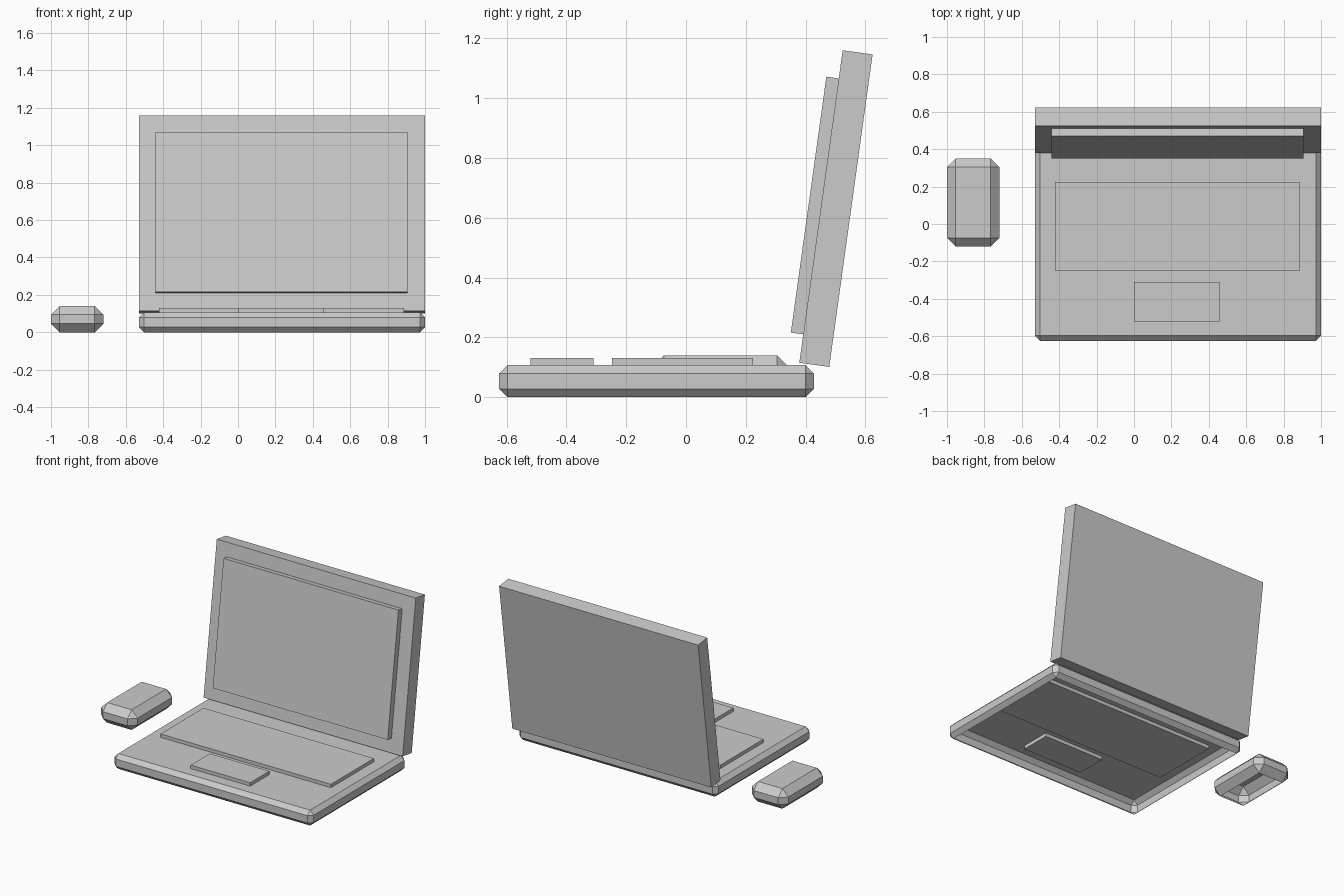
import bpy, bmesh
from math import atan2
from mathutils import Vector, Matrix

if "Cube" in bpy.data.objects:
    bpy.data.objects.remove(bpy.data.objects["Cube"])


def box(name, lo, hi, chamfer=0.0, open_bottom=False):
    """Axis-aligned box with optional one-segment chamfer and open underside."""
    lo, hi = Vector(lo), Vector(hi)
    bm = bmesh.new()
    bmesh.ops.create_cube(bm, size=1)
    bmesh.ops.scale(bm, vec=hi - lo, verts=bm.verts)
    bmesh.ops.translate(bm, vec=(lo + hi) / 2, verts=bm.verts)
    if chamfer:
        bmesh.ops.bevel(bm, geom=bm.edges[:], offset=chamfer, segments=1,
                        affect='EDGES', profile=0.5)
    bm.normal_update()
    if open_bottom:
        bottom = [f for f in bm.faces if f.normal.z < -0.99]
        bmesh.ops.delete(bm, geom=bottom, context='FACES')
    me = bpy.data.meshes.new(name)
    bm.to_mesh(me)
    bm.free()
    ob = bpy.data.objects.new(name, me)
    bpy.context.collection.objects.link(ob)
    return ob


# Lower half: hollow chamfered shell with keyboard and touchpad slabs
box("base", (-0.53, -0.625, 0), (1.0, 0.428, 0.107), 0.028, open_bottom=True)
box("keyboard", (-0.422, -0.248, 0.083), (0.888, 0.224, 0.131))
box("touchpad", (0.0, -0.52, 0.083), (0.458, -0.31, 0.131))

# Lid and screen, modelled upright at the hinge then leaned back
hinge = (Matrix.Translation((0, 0.379, 0.115))
         @ Matrix.Rotation(-atan2(0.145, 1.045), 4, 'X'))
for part in (box("lid", (-0.53, 0, 0), (1.0, 0.101, 1.055)),
             box("screen", (-0.44, -0.042, 0.096), (0.905, 0.042, 0.960))):
    part.data.transform(hinge)

# Mouse: hollow chamfered shell beside the laptop
box("mouse", (-1.0, -0.12, 0), (-0.72, 0.35, 0.14), 0.046, open_bottom=True)
